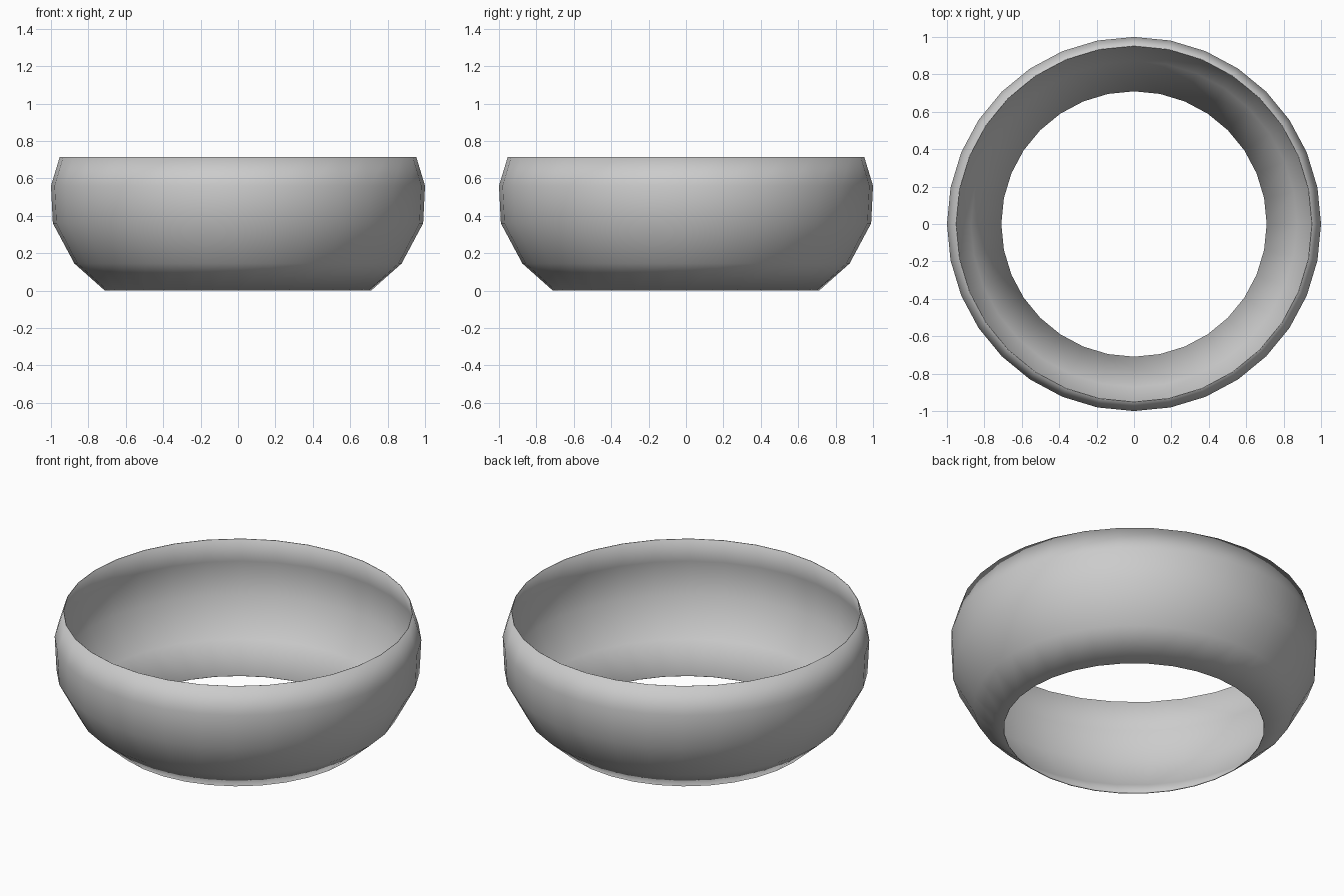
import bpy
import bmesh
from math import pi, sin, cos

if "Cube" in bpy.data.objects:
    bpy.data.objects.remove(bpy.data.objects["Cube"])

SIDES = 32
# (radius, height) from the bottom opening to the top rim
PROFILE = [(0.712, 0.0), (0.875, 0.145), (0.99, 0.36), (1.0, 0.56), (0.953, 0.715)]

# Open bowl-shaped ring, lathed from the profile
bm = bmesh.new()
rings = [[bm.verts.new((r * cos(2 * pi * i / SIDES), r * sin(2 * pi * i / SIDES), z))
          for i in range(SIDES)] for r, z in PROFILE]
for low, high in zip(rings, rings[1:]):
    for i in range(SIDES):
        j = (i + 1) % SIDES
        bm.faces.new((low[i], low[j], high[j], high[i])).smooth = True

mesh = bpy.data.meshes.new("ring_shell")
bm.to_mesh(mesh)
bm.free()
ring = bpy.data.objects.new("ring_shell", mesh)
bpy.context.collection.objects.link(ring)

# Thin wall, growing inward
wall = ring.modifiers.new("wall", 'SOLIDIFY')
wall.thickness = 0.004
wall.offset = -1
